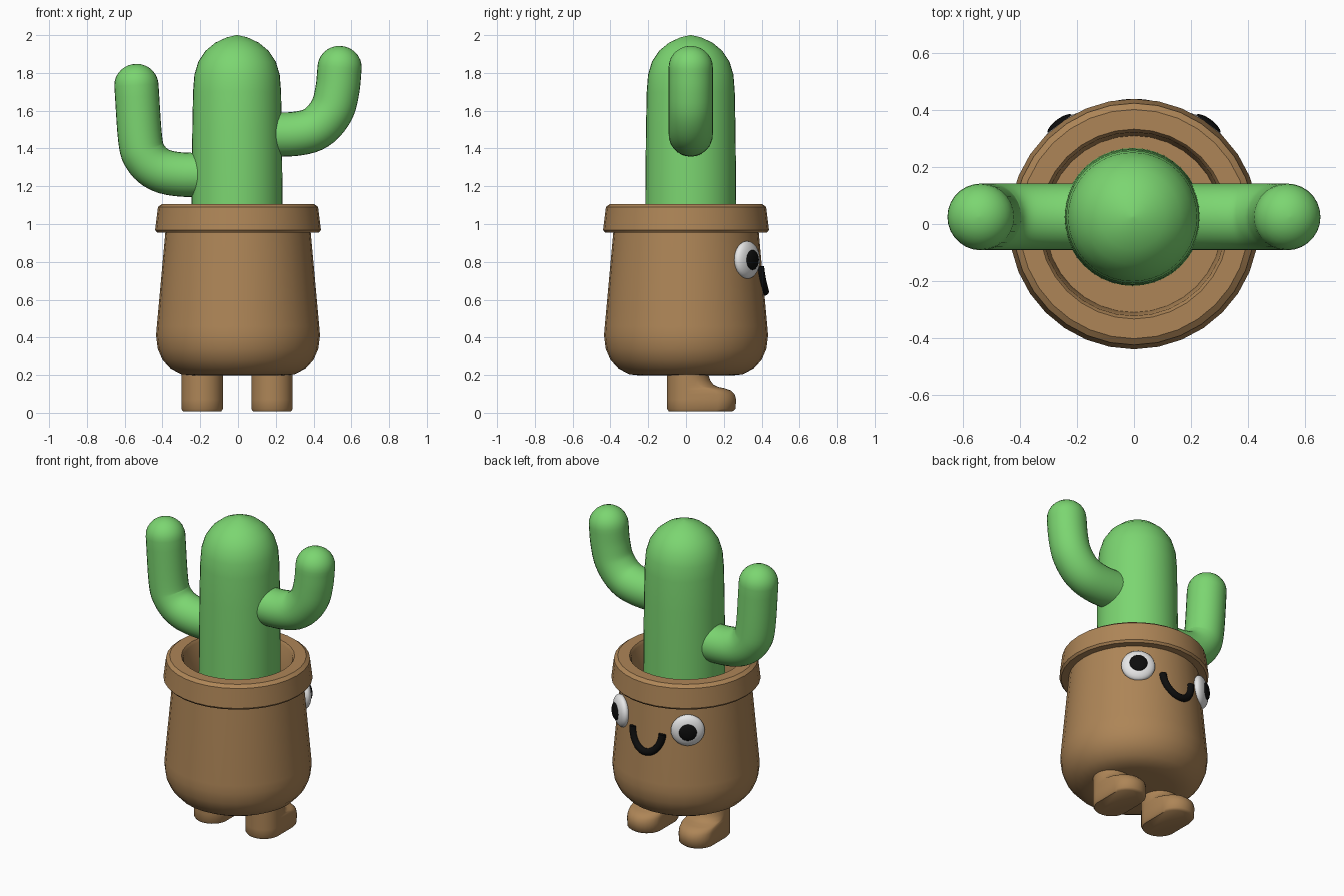
import bpy, bmesh, math
from mathutils import Vector, Matrix

if "Cube" in bpy.data.objects:
    bpy.data.objects.remove(bpy.data.objects["Cube"])


def material(name, rgb):
    m = bpy.data.materials.new(name)
    m.diffuse_color = (*rgb, 1)
    m.use_nodes = True
    m.node_tree.nodes["Principled BSDF"].inputs["Base Color"].default_value = m.diffuse_color
    return m


GREEN = material("cactus_green", (0.20, 0.67, 0.165))
BROWN = material("clay_brown", (0.42, 0.235, 0.095))
WHITE = material("eye_white", (0.82, 0.82, 0.82))
BLACK = material("ink_black", (0.004, 0.004, 0.004))


def finish(bm, name, mat, angle=35):
    bmesh.ops.remove_doubles(bm, verts=bm.verts, dist=1e-5)
    bmesh.ops.recalc_face_normals(bm, faces=bm.faces)
    for f in bm.faces:
        f.smooth = True
    me = bpy.data.meshes.new(name)
    bm.to_mesh(me)
    bm.free()
    me.set_sharp_from_angle(angle=math.radians(angle))
    me.materials.append(mat)
    ob = bpy.data.objects.new(name, me)
    bpy.context.collection.objects.link(ob)
    return ob


def loft(name, rings, mat, angle=35):
    """Skin a list of equally long rings of points and cap both ends."""
    bm = bmesh.new()
    rows = [[bm.verts.new(p) for p in r] for r in rings]
    n = len(rows[0])
    for a, b in zip(rows, rows[1:]):
        for i in range(n):
            j = (i + 1) % n
            bm.faces.new((a[i], a[j], b[j], b[i]))
    bm.faces.new(rows[0])
    bm.faces.new(rows[-1])
    return finish(bm, name, mat, angle)


def lathe(name, profile, mat, cx=0, cy=0, n=32, angle=35):
    rings = [[(cx + r * math.cos(2 * math.pi * i / n), cy + r * math.sin(2 * math.pi * i / n), z)
              for i in range(n)] for r, z in profile]
    return loft(name, rings, mat, angle)


def spline(pts, steps=5):
    """Catmull-Rom curve through the points."""
    p = [Vector(v) for v in pts]
    p = [2 * p[0] - p[1]] + p + [2 * p[-1] - p[-2]]
    out = []
    for a, b, c, d in zip(p, p[1:], p[2:], p[3:]):
        for k in range(steps):
            t = k / steps
            out.append(0.5 * (2 * b + (c - a) * t + (2 * a - 5 * b + 4 * c - d) * t * t
                              + (3 * b - a - 3 * c + d) * t ** 3))
    return out + [p[-2]]


def tube(name, path, radius, mat, n=24, dome=0.0):
    rings = []

    def ring(c, t, r):
        u = t.cross(Vector((0, 1, 0))).normalized()
        v = u.cross(t).normalized()
        rings.append([c + r * (u * math.cos(2 * math.pi * i / n) + v * math.sin(2 * math.pi * i / n))
                      for i in range(n)])

    for i, c in enumerate(path):
        t = (path[min(i + 1, len(path) - 1)] - path[max(i - 1, 0)]).normalized()
        ring(c, t, radius)
    if dome:
        for k in range(1, 8):
            a = k / 7 * math.radians(88)
            ring(path[-1] + t * dome * math.sin(a), t, radius * math.cos(a))
    return loft(name, rings, mat)


# Pot with overhanging rim and hollow top
lathe("pot", [(0.24, 0.197), (0.30, 0.204), (0.355, 0.232), (0.40, 0.282), (0.425, 0.34),
              (0.434, 0.41), (0.430, 0.46), (0.385, 0.955), (0.428, 0.955), (0.439, 0.968),
              (0.424, 1.09), (0.402, 1.107), (0.333, 1.107), (0.322, 1.09), (0.31, 0.86),
              (0.20, 0.86)], BROWN)

# Cactus trunk with a slightly pointed dome
CY = 0.025
lathe("cactus_trunk", [(0.242, 0.84), (0.24, 1.2), (0.237, 1.5), (0.233, 1.7), (0.226, 1.79),
                       (0.205, 1.86), (0.167, 1.917), (0.115, 1.96), (0.055, 1.988), (0.004, 2.0)],
      GREEN, -0.005, CY, 40)

# Bent arms
right = [(0.13, 1.475), (0.30, 1.477), (0.415, 1.51), (0.495, 1.60), (0.526, 1.71), (0.538, 1.83)]
left = [(-0.13, 1.26), (-0.31, 1.263), (-0.42, 1.29), (-0.49, 1.355), (-0.518, 1.45), (-0.538, 1.735)]
for name, pts in (("right_arm", right), ("left_arm", left)):
    tube(name, spline([(x, CY, z) for x, z in pts]), 0.117, GREEN, 28, 0.113)


# Feet: circular leg that stretches forward into a rounded toe
def foot_ring(z, toe, inset=0.0, n=28):
    r = 0.11 - inset
    pts = []
    for i in range(n):
        a = 2 * math.pi * (i + 0.5) / n
        y = 0.01 + r * math.sin(a)
        if math.sin(a) > 0:
            y += toe - 0.12
        pts.append((r * math.cos(a), y, z))
    return pts


FOOT = [(0.008, 0.255, 0.008), (0.02, 0.262, 0), (0.07, 0.266, 0), (0.098, 0.258, 0),
        (0.118, 0.238, 0), (0.130, 0.205, 0), (0.137, 0.17, 0), (0.15, 0.145, 0),
        (0.172, 0.129, 0), (0.20, 0.12, 0), (0.26, 0.12, 0)]
for name, x in (("right_foot", 0.18), ("left_foot", -0.19)):
    ob = loft(name, [foot_ring(*s) for s in FOOT], BROWN, 50)
    ob.location.x = x


# Eyes: flattened balls turned outward on the pot, with pupils
def flat_ball(name, yaw, dist, z, r, depth, mat):
    bm = bmesh.new()
    m = (Matrix.Rotation(-yaw, 4, 'Z') @ Matrix.Translation((0, dist, z))
         @ Matrix.Rotation(math.pi / 2, 4, 'X') @ Matrix.Diagonal((r, r, depth, 1)))
    bmesh.ops.create_uvsphere(bm, u_segments=28, v_segments=16, radius=1, matrix=m)
    finish(bm, name, mat, 80)


for side, s in (("right", 1), ("left", -1)):
    yaw = s * math.radians(36.5)
    flat_ball(side + "_eye", yaw, 0.402, 0.81, 0.10, 0.042, WHITE)
    flat_ball(side + "_pupil", yaw, 0.436, 0.81, 0.053, 0.019, BLACK)

# Smile: tube following the pot wall
smile = []
for i in range(21):
    a = math.pi * i / 20
    x, z = -0.105 * math.cos(a), 0.775 - 0.132 * math.sin(a)
    wall = 0.430 - (z - 0.46) * 0.091
    smile.append(Vector((x, math.sqrt(wall ** 2 - x ** 2) + 0.004, z)))
tube("smile", smile, 0.022, BLACK, 12)
